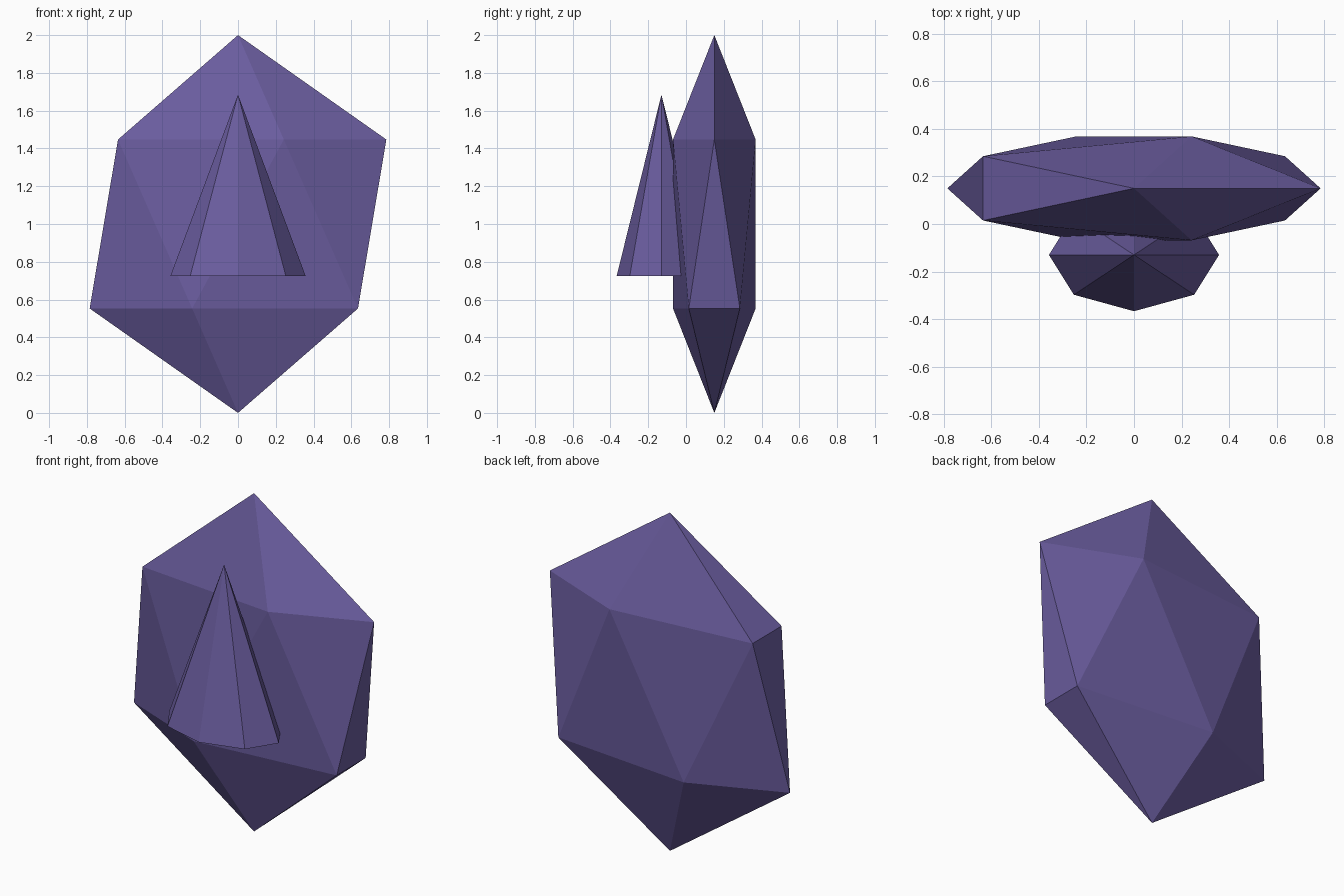
import bpy

if "Cube" in bpy.data.objects:
    bpy.data.objects.remove(bpy.data.objects["Cube"])

purple = bpy.data.materials.new("muted_purple")
purple.diffuse_color = (0.147, 0.110, 0.350, 1)
purple.use_nodes = True
purple.node_tree.nodes["Principled BSDF"].inputs["Base Color"].default_value = purple.diffuse_color


def finish(name, scale):
    """Name, stretch and colour the newest primitive."""
    obj = bpy.context.object
    obj.name = name
    obj.scale = scale
    bpy.ops.object.transform_apply(location=False, rotation=False, scale=True)
    obj.data.materials.append(purple)
    bpy.ops.object.shade_flat()
    return obj


# Flattened twenty-sided gem body
bpy.ops.mesh.primitive_ico_sphere_add(subdivisions=1, radius=1, location=(0, 0.15, 1))
finish("gem_body", (0.878, 0.257, 1))

# Eight-sided spike standing out of the front face
bpy.ops.mesh.primitive_cone_add(vertices=8, radius1=1, radius2=0, depth=0.96,
                                location=(0, -0.13, 1.205))
finish("front_spike", (0.358, 0.237, 1))
